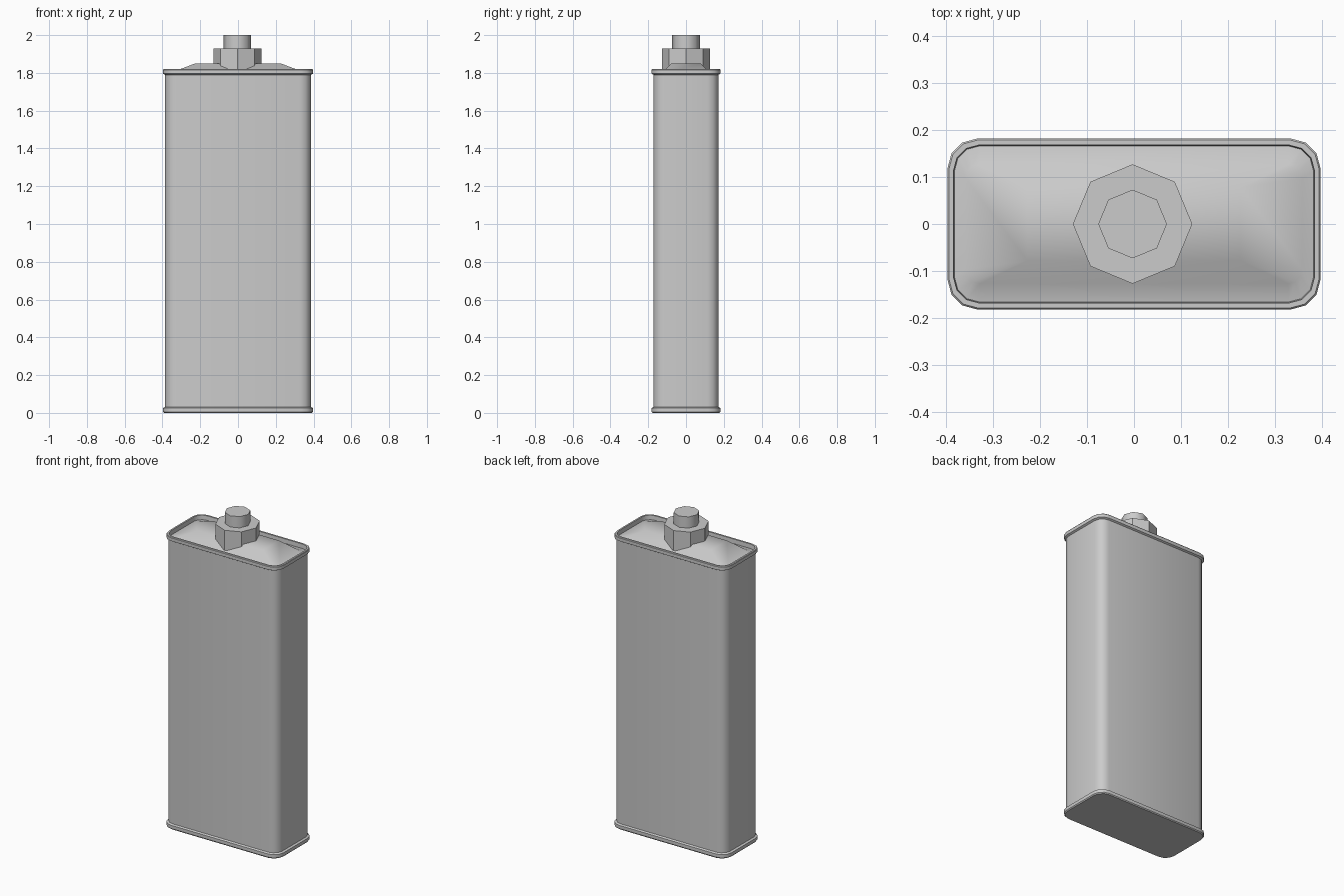
import bpy, bmesh
from math import sin, cos, pi, radians

if "Cube" in bpy.data.objects:
    bpy.data.objects.remove(bpy.data.objects["Cube"])


def rounded_rect(hx, hy, r, z):
    # Rounded rectangle ring, three segments per corner
    pts = []
    for k, (sx, sy) in enumerate([(1, 1), (-1, 1), (-1, -1), (1, -1)]):
        for i in range(4):
            a = k * pi / 2 + i * pi / 6
            pts.append((sx * (hx - r) + r * cos(a), sy * (hy - r) + r * sin(a), z))
    return pts


def octagon(r, z, cx=-0.003):
    return [(cx + r * cos(i * pi / 4), r * sin(i * pi / 4), z) for i in range(8)]


def loft(name, rings, angle):
    # Skin a stack of rings, cap both ends, merge doubled points
    bm = bmesh.new()
    loops = [[bm.verts.new(p) for p in ring] for ring in rings]
    n = len(loops[0])
    for a, b in zip(loops, loops[1:]):
        for i in range(n):
            j = (i + 1) % n
            bm.faces.new((a[i], a[j], b[j], b[i]))
    bm.faces.new(loops[0][::-1])
    bm.faces.new(loops[-1])
    bmesh.ops.remove_doubles(bm, verts=bm.verts, dist=0.0005)
    bmesh.ops.recalc_face_normals(bm, faces=bm.faces)
    mesh = bpy.data.meshes.new(name)
    bm.to_mesh(mesh)
    bm.free()
    ob = bpy.data.objects.new(name, mesh)
    bpy.context.collection.objects.link(ob)
    bpy.context.view_layer.objects.active = ob
    ob.select_set(True)
    bpy.ops.object.shade_smooth_by_angle(angle=radians(angle))
    ob.select_set(False)
    return ob


# Can: bottom rim, tall walls, top rim, recessed lid and raised plateau
sections = [
    (0.392, 0.178, 0.062, 0.0),
    (0.397, 0.182, 0.064, 0.006),
    (0.397, 0.182, 0.064, 0.026),
    (0.386, 0.172, 0.058, 0.032),
    (0.386, 0.172, 0.058, 1.790),
    (0.397, 0.182, 0.064, 1.796),
    (0.397, 0.182, 0.064, 1.816),
    (0.394, 0.179, 0.063, 1.820),
    (0.384, 0.168, 0.054, 1.820),
    (0.382, 0.166, 0.053, 1.793),
    (0.358, 0.127, 0.030, 1.800),
    (0.227, 0.078, 0.0, 1.850),
]
loft("can_body", [rounded_rect(*s) for s in sections], 32)

# Octagonal collar sunk into the lid
loft("cap_collar", [octagon(0.127, 1.805), octagon(0.127, 1.93)], 30)

# Small spout on top of the collar
loft("spout", [octagon(0.073, 1.92), octagon(0.073, 2.0)], 50)
